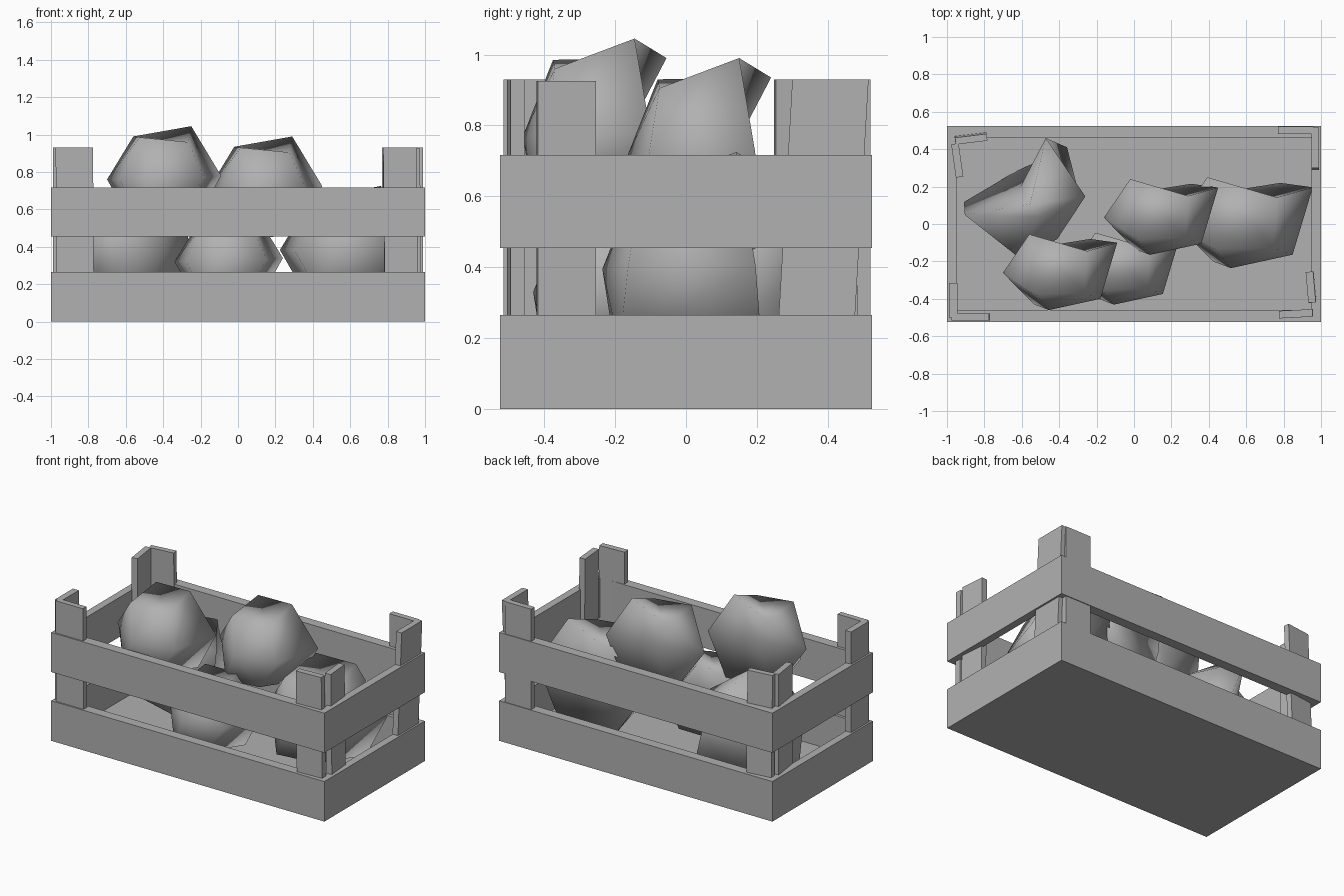
import bpy, bmesh, math
from mathutils import Vector, Matrix

if "Cube" in bpy.data.objects:
    bpy.data.objects.remove(bpy.data.objects["Cube"])

HX, HY, TX, TY = 1.0, 0.525, 0.05, 0.065   # crate half sizes, board thicknesses

# One mid-grey for every part
grey = bpy.data.materials.new("mid_grey")
grey.diffuse_color = (0.44, 0.44, 0.44, 1)
grey.use_nodes = True
grey.node_tree.nodes["Principled BSDF"].inputs["Base Color"].default_value = grey.diffuse_color


def make(name, verts, faces, smooth=False):
    mesh = bpy.data.meshes.new(name)
    mesh.from_pydata(verts, [], faces)
    bm = bmesh.new()
    bm.from_mesh(mesh)
    bmesh.ops.recalc_face_normals(bm, faces=bm.faces)
    for f in bm.faces:
        f.smooth = smooth
    bm.to_mesh(mesh)
    bm.free()
    mesh.materials.append(grey)
    ob = bpy.data.objects.new(name, mesh)
    bpy.context.collection.objects.link(ob)
    return ob


def band(name, z0, z1, floor=None):
    """Rectangular frame of boards; with a floor height it becomes a tray."""
    def rect(hx, hy, z):
        return [(-hx, -hy, z), (hx, -hy, z), (hx, hy, z), (-hx, hy, z)]
    ix, iy = HX - TX, HY - TY
    zin = z0 if floor is None else floor
    v = rect(HX, HY, z0) + rect(HX, HY, z1) + rect(ix, iy, z1) + rect(ix, iy, zin)
    f = []
    loops = [0, 4, 8, 12] + ([0] if floor is None else [])
    for a, b in zip(loops, loops[1:]):
        for i in range(4):
            j = (i + 1) % 4
            f.append((a + i, a + j, b + j, b + i))
    if floor is not None:
        f += [(3, 2, 1, 0), (12, 13, 14, 15)]
    return make(name, v, f)


def post(name, x0, x1, y0, y1, lean=(0, 0), yaw=0, top=0.93):
    """Thin upright board, leaning from its foot to its top."""
    cx, cy, dx, dy = (x0 + x1) / 2, (y0 + y1) / 2, (x1 - x0) / 2, (y1 - y0) / 2
    rot = Matrix.Rotation(math.radians(yaw), 3, 'Z')
    v = []
    for z, k in ((0.06, 1), (top, 0)):
        for sx, sy in ((-1, -1), (1, -1), (1, 1), (-1, 1)):
            p = rot @ Vector((sx * dx, sy * dy, 0))
            v.append((cx + p.x - k * lean[0], cy + p.y - k * lean[1], z))
    f = [(3, 2, 1, 0), (4, 5, 6, 7)] + [(i, (i + 1) % 4, 4 + (i + 1) % 4, 4 + i) for i in range(4)]
    return make(name, v, f)


# Crate boards
band("crate_tray", 0.0, 0.265, floor=0.03)
band("crate_upper_band", 0.455, 0.717)

# Corner posts, two thin boards per corner
post("front_left_post_a", -0.975, -0.775, -0.515, -0.478, (-0.005, 0))
post("front_left_post_b", -0.988, -0.945, -0.50, -0.315)
post("front_right_post_a", 0.775, 0.955, -0.50, -0.46, (-0.01, 0.0), 3)
post("front_right_post_b", 0.925, 0.965, -0.42, -0.255, (-0.01, 0), 5, 0.925)
post("back_left_post_a", -0.955, -0.785, 0.435, 0.472, (0.01, -0.03), 7)
post("back_left_post_b", -0.965, -0.925, 0.25, 0.43, (0, 0), 8)
post("back_right_post_a", 0.77, 0.96, 0.482, 0.52)
post("back_right_post_b", 0.948, 0.988, 0.30, 0.515, (0, 0.05))

# Low-poly fruit: six-sided rim, dented back, rounded front
RIM = [(-.305, -.08, -.01), (-.165, .125, .22), (.145, .035, .275),
       (.305, .08, .01), (.16, .1, -.25), (-.15, .05, -.28)]
FRONT = [(-.24, -.15, -.01), (-.13, -.195, .215), (.13, -.19, .19),
         (.215, -.22, 0), (.1, -.24, -.18), (-.14, -.25, -.19)]


def fruit(name, centre, scale=1.0, roll=0, yaw=0):
    m = (Matrix.Translation(centre) @ Matrix.Rotation(math.radians(yaw), 4, 'Z')
         @ Matrix.Rotation(math.radians(roll), 4, 'Y') @ Matrix.Scale(scale, 4))
    v = [m @ Vector(p) for p in RIM + FRONT + [(-.06, -.28, 0), (0, .01, 0)]]
    f = []
    for i in range(6):
        j = (i + 1) % 6
        f += [(i, j, 6 + j, 6 + i), (6 + i, 6 + j, 12), (j, i, 13)]
    make(name, v, f, smooth=True)


fruit("fruit_top_left", (-0.395, -0.18, 0.77))
fruit("fruit_top_right", (0.145, 0.115, 0.715))
fruit("fruit_bottom_right", (0.59, 0.10, 0.395), 1.2)
fruit("fruit_bottom_middle", (-0.05, -0.165, 0.33), 0.95)
fruit("fruit_bottom_left", (-0.60, 0.19, 0.375), 1.18, roll=90, yaw=35)
